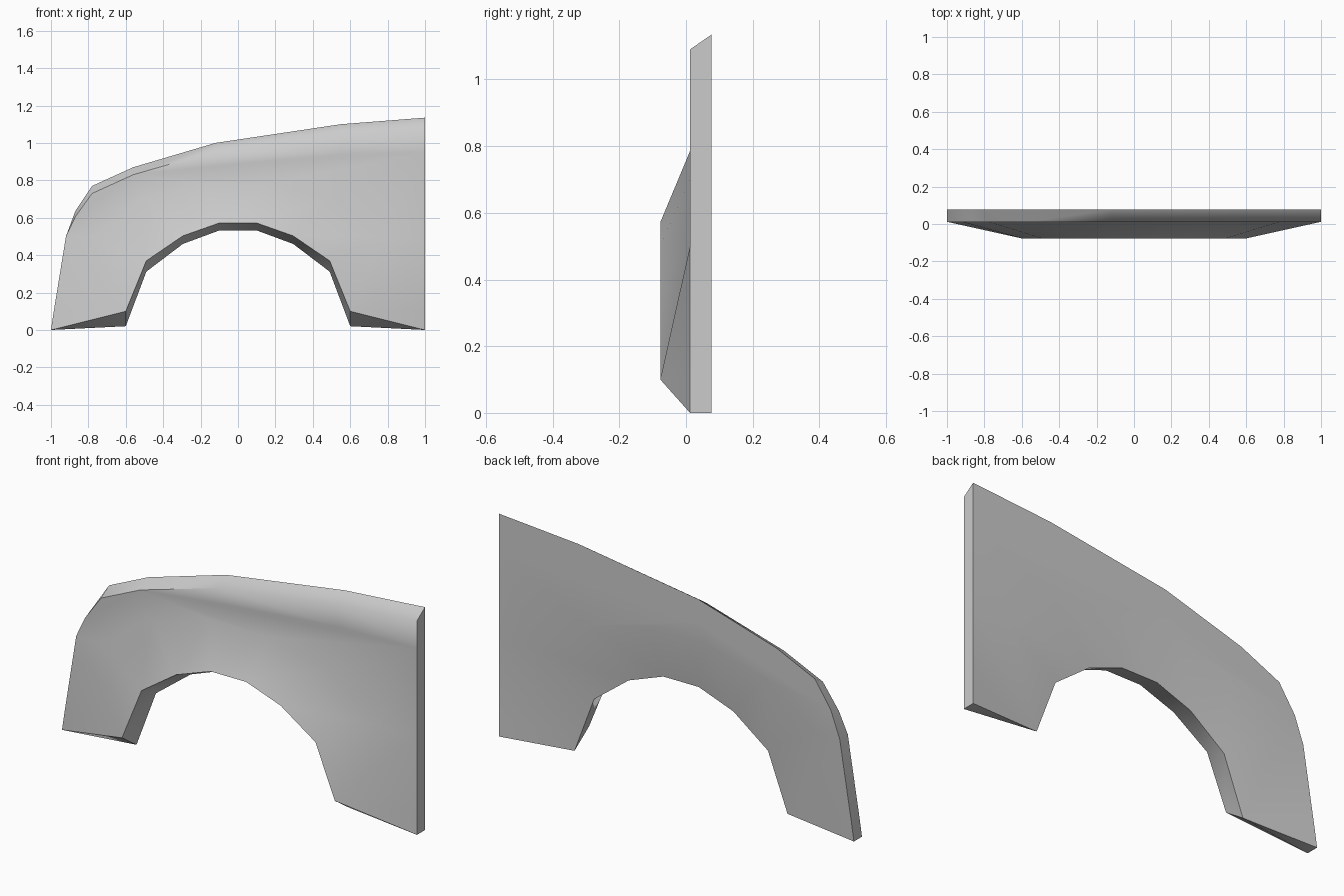
import bpy, bmesh, math

if "Cube" in bpy.data.objects:
    bpy.data.objects.remove(bpy.data.objects["Cube"])

FRONT, BACK, FLARE, LIP = 0.012, 0.077, -0.077, 0.04

def mirrored(half):
    """Left-to-right row from a half profile given on the +x side."""
    return [(-x, z) for x, z in half] + half[::-1]

# Wheel arch edges and the line where the flare fades into the flat panel
arch_front = mirrored([(.6, .1), (.49, .37), (.295, .503), (.1, .572)])
arch_back = mirrored([(.6, .02), (.49, .312), (.295, .46), (.1, .532)])
flare_end = mirrored([(.78, .5), (.5, .7), (.17, .785)])

# Outer outline, front edge sits lower than the back edge along the crown
outline = [(-1, 0), (-.985, .1), (-.92, .5), (-.87, .635), (-.78, .77), (-.56, .87),
           (-.12, 1.0), (.55, 1.1), (1, 1.135), (1, .5), (1, .1), (1, 0)]
drop = [0, 0, 0, .03, .04, .04, .043, .045, .045, 0, 0, 0]
support = [(-.12, .88), (.55, .94), (1, .95)]

bm = bmesh.new()

def row(points, y):
    return [bm.verts.new((x, y, z)) for x, z in points]

def panel_side(arch, arch_y, rim, y):
    """Flared arch skin plus flat panel for one side of the shell."""
    a, c, s = row(arch, arch_y), row(flare_end, y), row(support, y)
    r = row(rim, y)
    for i in range(5):
        bm.faces.new((a[i + 1], a[i + 2], c[i + 1], c[i]))
    for e, n, cc, mid, low in ((a[0], a[1], c[0], r[2], r[1]),
                               (a[7], a[6], c[5], r[9], r[10])):
        bm.faces.new((e, n, cc))
        bm.faces.new((e, cc, mid))
        bm.faces.new((e, mid, low))
    bm.faces.new(r[2:7] + s + [r[9]] + c[::-1])
    for i in range(2):
        bm.faces.new((r[6 + i], r[7 + i], s[i + 1], s[i]))
    return a, r, s

fa, fr, fs = panel_side(arch_front, FLARE, [(x, z - d) for (x, z), d in zip(outline, drop)], FRONT)
ba, br, bs = panel_side(arch_back, LIP, outline, BACK)

# Outer edge, with the extra support point on the straight rear edge
fo, bo = fr[:9] + [fs[2]] + fr[9:], br[:9] + [bs[2]] + br[9:]
for f, b in ((fo, bo), (fa, ba)):
    for i in range(len(f) - 1):
        bm.faces.new((f[i], f[i + 1], b[i + 1], b[i]))

# Leg bottoms: tucked-under chamfers
for k, low, end in ((0, 1, 0), (7, 10, 11)):
    bm.faces.new((fa[k], fr[low], fr[end]))
    bm.faces.new((fa[k], fr[end], ba[k]))
    bm.faces.new((fr[end], br[end], ba[k]))
    bm.faces.new((ba[k], br[low], br[end]))

bmesh.ops.recalc_face_normals(bm, faces=bm.faces[:])

# Smooth shading; the crown edge softens toward the rear
for f in bm.faces:
    f.smooth = True
crown = set(fr[6:9])
for e in bm.edges:
    soft = e.verts[0] in crown and e.verts[1] in crown
    e.smooth = soft or e.calc_face_angle(0) < math.radians(35)

mesh = bpy.data.meshes.new("fender_panel")
bm.to_mesh(mesh)
bm.free()
bpy.context.collection.objects.link(bpy.data.objects.new("fender_panel", mesh))
